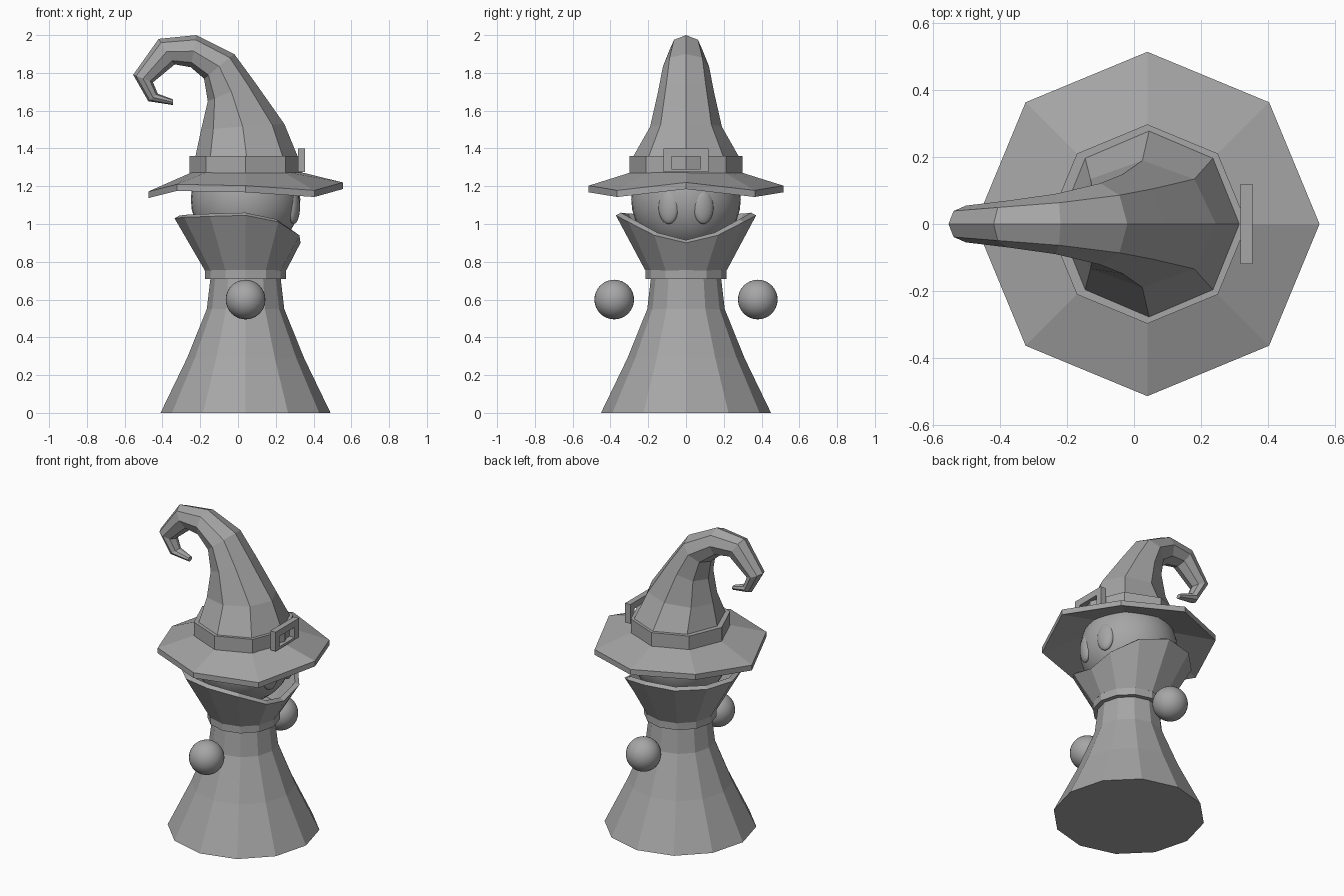
import bpy, bmesh
from math import cos, sin, pi, radians

cube = bpy.data.objects.get("Cube")
if cube:
    bpy.data.objects.remove(cube, do_unlink=True)

CX = 0.04  # shared vertical axis of the figure

grey = bpy.data.materials.new("plain_grey")
grey.use_nodes = True
grey.diffuse_color = (0.38, 0.38, 0.38, 1)
grey.node_tree.nodes["Principled BSDF"].inputs["Base Color"].default_value = grey.diffuse_color


def ring(r, z, n):
    """Regular ring around the axis; r and z may be functions of the index."""
    val = lambda v, i: v(i) if callable(v) else v
    return [(CX + val(r, i) * cos(2 * pi * i / n),
             val(r, i) * sin(2 * pi * i / n), val(z, i)) for i in range(n)]


def loft(name, rings, caps=(True, True), closed=False, thickness=0):
    """Skin a list of equal-sized rings into one object."""
    bm = bmesh.new()
    rows = [[bm.verts.new(p) for p in pts] for pts in rings]
    n = len(rows[0])
    pairs = list(zip(rows, rows[1:])) + ([(rows[-1], rows[0])] if closed else [])
    for a, b in pairs:
        for i in range(n):
            j = (i + 1) % n
            bm.faces.new((a[i], a[j], b[j], b[i]))
    if caps[0]:
        bm.faces.new(rows[0][::-1])
    if caps[1]:
        bm.faces.new(rows[-1])
    bmesh.ops.recalc_face_normals(bm, faces=bm.faces)
    mesh = bpy.data.meshes.new(name)
    bm.to_mesh(mesh)
    bm.free()
    obj = bpy.data.objects.new(name, mesh)
    bpy.context.collection.objects.link(obj)
    mesh.materials.append(grey)
    if thickness:
        mod = obj.modifiers.new("thickness", 'SOLIDIFY')
        mod.thickness = thickness
        mod.offset = -1
    return obj


def ball(name, loc, scale, rot=0):
    bpy.ops.mesh.primitive_uv_sphere_add(segments=32, ring_count=16, radius=1,
                                         location=loc, rotation=(0, 0, rot))
    obj = bpy.context.object
    obj.name = name
    obj.scale = scale
    obj.data.materials.append(grey)
    bpy.ops.object.shade_smooth()


# Robe and neck band
loft("robe", [ring(r, z, 12) for r, z in
              ((0.45, 0), (0.31, 0.29), (0.205, 0.55), (0.185, 0.72), (0.185, 0.78))])
loft("neck_band", [ring(0.215, 0.71, 12), ring(0.215, 0.785, 12)])

# Flared collar, dipping at the face
dip_z = (0.915, 0.955, 1.025, 1.06, 1.055, 1.05, 1.045)
dip_r = (0.265, 0.305, 0.325, 0.345, 0.35, 0.35, 0.35)
fold = lambda i: min(i, 12 - i)
loft("collar", [ring(0.19, 0.77, 12),
                ring(lambda i: dip_r[fold(i)], lambda i: dip_z[fold(i)], 12)],
     caps=(False, False), thickness=0.03)

# Head, eyes and floating hands
ball("head", (CX, 0, 1.13), (0.29, 0.29, 0.29))
for side, s in (("left", 1), ("right", -1)):
    ball(side + "_eye", (0.295, s * 0.092, 1.09), (0.03, 0.055, 0.09), s * radians(18))
    ball(side + "_hand", (CX, s * 0.38, 0.6), (0.105, 0.105, 0.105))

# Wavy hat brim
wave = (1.22, 1.178, 1.203, 1.21, 1.172)
edge = lambda drop: (lambda i: wave[min(i, 8 - i)] - drop)
loft("hat_brim", [ring(0.27, 1.28, 8), ring(0.515, edge(0), 8),
                  ring(0.515, edge(0.035), 8), ring(0.27, 1.24, 8)],
     caps=(False, False), closed=True)
loft("hat_band", [ring(0.298, 1.27, 8), ring(0.298, 1.36, 8)])

# Curled hat cone: outer point, inner point and half width of each section
sections = (
    (0.325, 1.27, -0.245, 1.27, 0.285), (0.315, 1.36, -0.225, 1.36, 0.278),
    (0.245, 1.53, -0.195, 1.50, 0.19), (0.09, 1.75, -0.16, 1.65, 0.148),
    (-0.02, 1.90, -0.18, 1.77, 0.122), (-0.22, 2.0, -0.25, 1.83, 0.09),
    (-0.42, 1.98, -0.335, 1.845, 0.07), (-0.555, 1.79, -0.45, 1.75, 0.055),
    (-0.475, 1.65, -0.425, 1.69, 0.04), (-0.345, 1.63, -0.345, 1.66, 0.02))


def section(ox, oz, ix, iz, w):
    mx, mz, dx, dz = (ox + ix) / 2, (oz + iz) / 2, (ox - ix) / 2, (oz - iz) / 2
    angles = [2 * pi * i / 8 for i in range(8)]
    return [(mx + dx * cos(a), w * sin(a), mz + dz * cos(a)) for a in angles]


loft("hat_cone", [section(*s) for s in sections])

# Buckle frame
rect = lambda x, w, lo, hi: [(x, -w, lo), (x, w, lo), (x, w, hi), (x, -w, hi)]
loft("buckle", [rect(0.318, 0.12, 1.275, 1.4), rect(0.355, 0.12, 1.275, 1.4),
                rect(0.355, 0.077, 1.29, 1.357), rect(0.318, 0.077, 1.29, 1.357)],
     caps=(False, False), closed=True)
